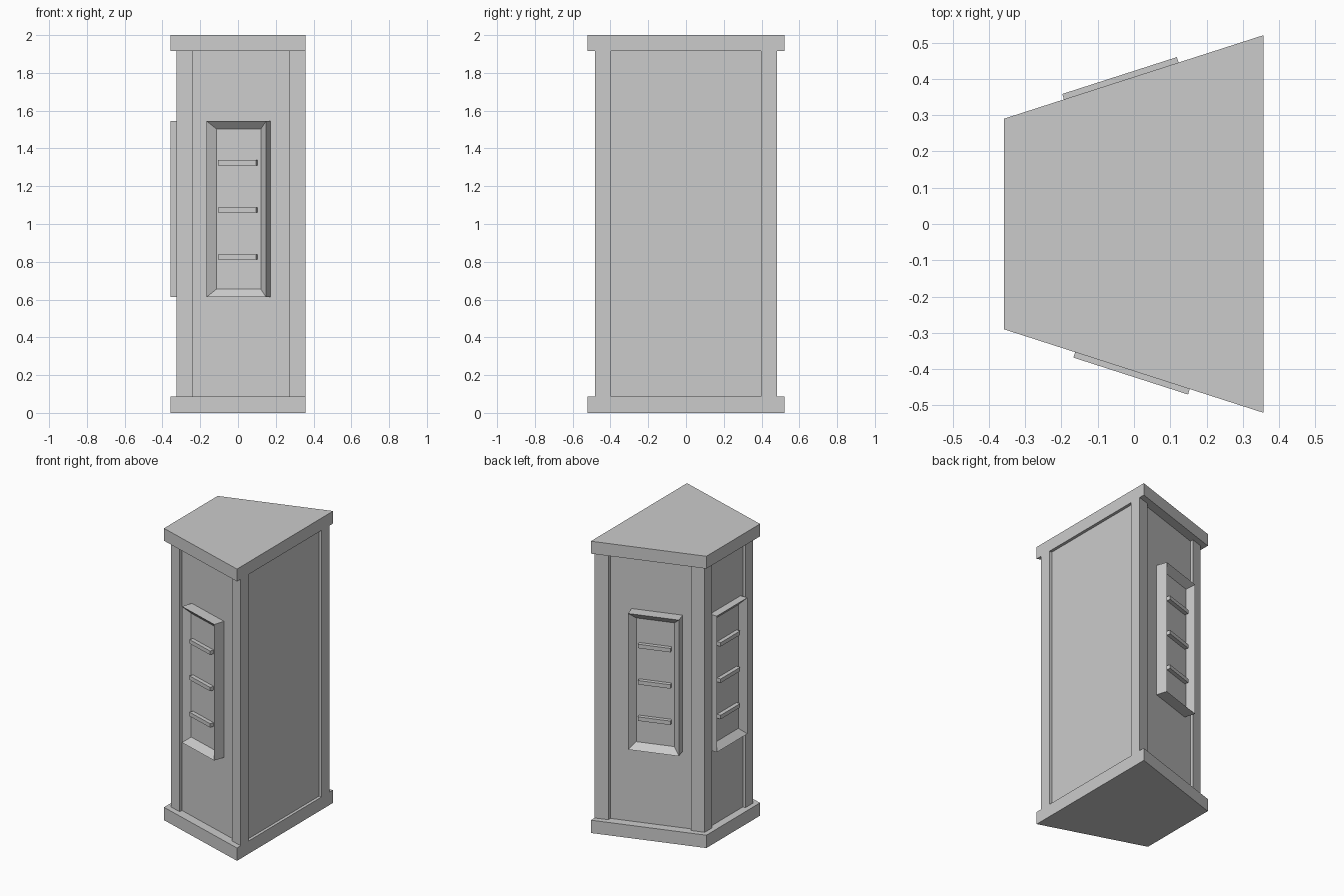
import bpy, bmesh, math
from mathutils import Matrix, Vector

cube = bpy.data.objects.get("Cube")
if cube:
    bpy.data.objects.remove(cube, do_unlink=True)

grey = bpy.data.materials.new("plain_grey")
grey.use_nodes = True
grey.diffuse_color = (0.6, 0.6, 0.6, 1)
grey.node_tree.nodes["Principled BSDF"].inputs["Base Color"].default_value = (0.6, 0.6, 0.6, 1)


def finish(bm, name, matrix=Matrix()):
    bmesh.ops.recalc_face_normals(bm, faces=bm.faces)
    mesh = bpy.data.meshes.new(name)
    bm.to_mesh(mesh)
    bm.free()
    mesh.materials.append(grey)
    obj = bpy.data.objects.new(name, mesh)
    obj.matrix_world = matrix
    bpy.context.collection.objects.link(obj)
    return obj


def prism(name, outline, z0, z1):
    """Extrude a plan outline from z0 up to z1."""
    bm = bmesh.new()
    face = bm.faces.new([bm.verts.new((x, y, z0)) for x, y in outline])
    top = bmesh.ops.extrude_face_region(bm, geom=[face])["geom"]
    verts = [v for v in top if isinstance(v, bmesh.types.BMVert)]
    bmesh.ops.translate(bm, verts=verts, vec=(0, 0, z1 - z0))
    finish(bm, name)


def box(bm, size, centre):
    m = Matrix.Translation(centre) @ Matrix.Diagonal((*size, 1))
    bmesh.ops.create_cube(bm, size=1, matrix=m)


SLOPE = 0.3217           # taper of the two slanted sides
TILT = math.atan(SLOPE)
LOW, HIGH = 0.088, 1.915  # top of plinth, underside of cap


def wall_y(x, inset):
    return 0.4058 + SLOPE * x - inset


def trapezoid(x0, x1, inset):
    a, b = wall_y(x0, inset), wall_y(x1, inset)
    return [(x0, -a), (x1, -b), (x1, b), (x0, a)]


# Plinth, cap and recessed wall panels
slab = trapezoid(-0.358, 0.357, 0)
prism("plinth", slab, 0, LOW)
prism("cap", slab, HIGH, 2)
prism("wall_panels", trapezoid(-0.305, 0.337, 0.064), LOW - 0.02, HIGH + 0.02)

# Corner posts
for side, word in ((-1, "front"), (1, "back")):
    for x_out, x_in, y_in, end in ((-0.325, -0.24, 0.18, "narrow"), (0.357, 0.272, 0.397, "wide")):
        plan = [(x_out, wall_y(x_out, 0.04)), (x_in, wall_y(x_in, 0.04)), (x_in, y_in), (x_out, y_in)]
        prism(f"{word}_{end}_post", [(x, side * y) for x, y in plan], LOW, HIGH)

# Barred windows: frame with a sunken pane and three crossbars
W, H, DEPTH, RIM, SUNK = 0.332, 0.933, 0.08, 0.06, 0.04


def window(name, location, angle):
    matrix = Matrix.Translation(location) @ Matrix.Rotation(angle, 4, "Z")
    bm = bmesh.new()
    box(bm, (W, DEPTH, H), (0, DEPTH / 2, 0))
    bm.normal_update()
    pane = next(f for f in bm.faces if f.normal.y < -0.9)
    bmesh.ops.inset_individual(bm, faces=[pane], thickness=RIM)
    bmesh.ops.translate(bm, verts=pane.verts, vec=(0, SUNK, 0))
    finish(bm, name + "_frame", matrix)
    bars = bmesh.new()
    for i in (-1, 0, 1):
        box(bars, (W - 2 * RIM, 0.03, 0.027), (0, SUNK - 0.012, i * 0.249 - 0.004))
    finish(bars, name + "_bars", matrix)


MID = 1.079
window("front_window", Vector((-0.009, -wall_y(-0.009, -0.0165), MID)), -TILT)
window("back_window", Vector((-0.04, wall_y(-0.04, -0.0165), MID)), math.pi + TILT)
window("narrow_end_window", Vector((-0.357, 0.01, MID)), -math.pi / 2)
